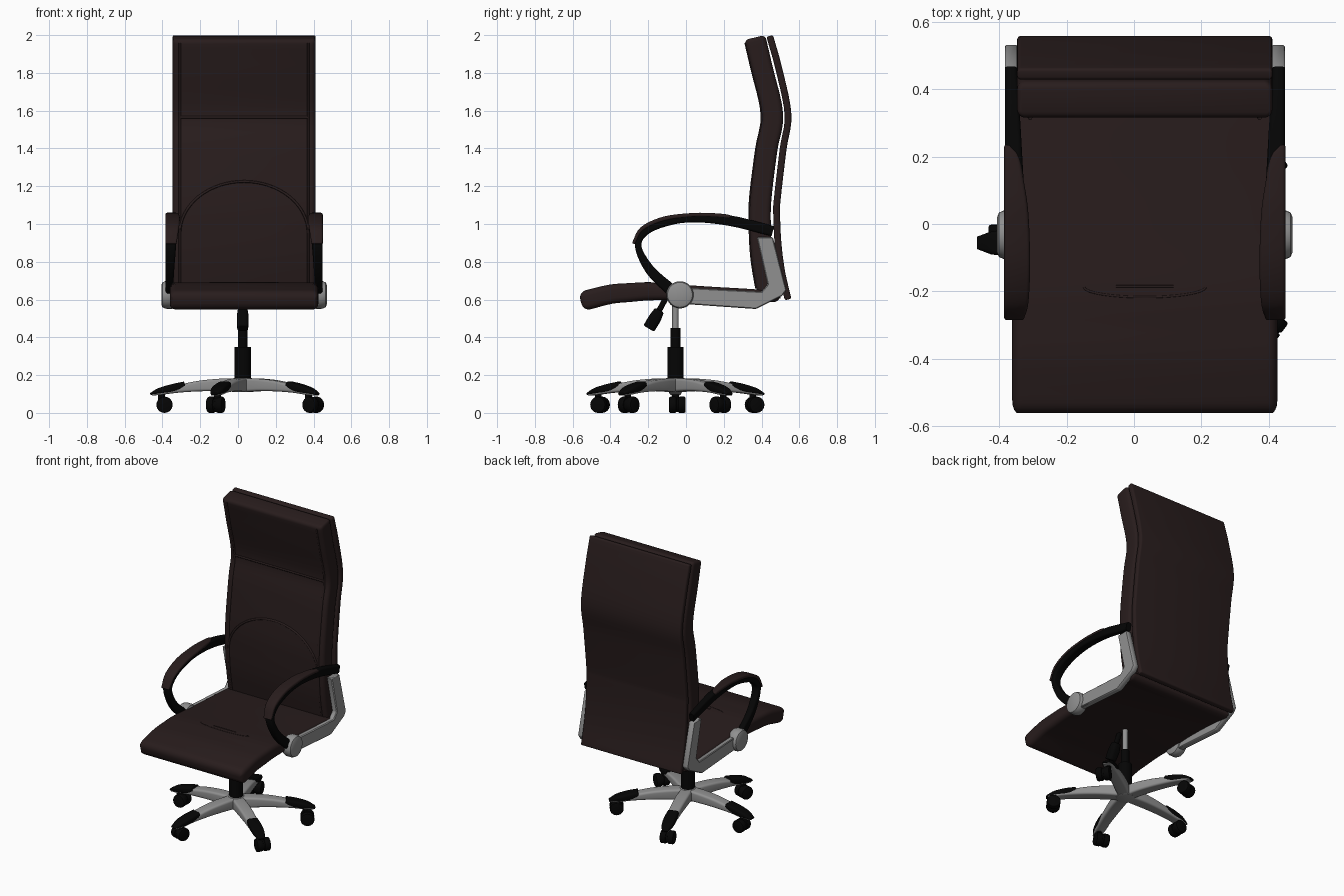
import bpy, bmesh, math
from mathutils import Vector, Matrix

if "Cube" in bpy.data.objects:
    bpy.data.objects.remove(bpy.data.objects["Cube"])

CX = 0.032                             # centre line of seat and back
HUB = Vector((0.025, -0.056, 0))       # centre of the base


def material(name, rgb):
    m = bpy.data.materials.new(name)
    m.use_nodes = True
    m.diffuse_color = (*rgb, 1)
    m.node_tree.nodes["Principled BSDF"].inputs["Base Color"].default_value = (*rgb, 1)
    return m


LEATHER = material("dark brown leather", (0.021, 0.0118, 0.0118))
BLACK = material("black plastic", (0.0015, 0.0015, 0.0015))
METAL = material("grey metal", (0.28, 0.28, 0.28))


def finish(name, bm, mat):
    bmesh.ops.recalc_face_normals(bm, faces=bm.faces)
    me = bpy.data.meshes.new(name)
    bm.to_mesh(me)
    bm.free()
    me.materials.append(mat)
    ob = bpy.data.objects.new(name, me)
    bpy.context.collection.objects.link(ob)
    bpy.ops.object.select_all(action='DESELECT')
    ob.select_set(True)
    bpy.context.view_layer.objects.active = ob
    bpy.ops.object.shade_smooth_by_angle(angle=math.radians(40))
    return ob


def spline(stations, steps=5):
    """Catmull-Rom through tuples of any length."""
    p = [Vector(s) for s in stations]
    p = [2 * p[0] - p[1]] + p + [2 * p[-1] - p[-2]]
    out = []
    for a, b, c, d in zip(p, p[1:], p[2:], p[3:]):
        for i in range(steps):
            t = i / steps
            out.append(0.5 * (2 * b + (c - a) * t + (2 * a - 5 * b + 4 * c - d) * t * t
                              + (3 * b - a - 3 * c + d) * t ** 3))
    return out + [p[-2]]


def section(w, t, r):
    """Rounded rectangle outline."""
    r = max(0.0005, min(r, 0.48 * w, 0.48 * t))
    pts = []
    for k, (sx, sy) in enumerate(((1, 1), (-1, 1), (-1, -1), (1, -1))):
        for i in range(5):
            a = math.pi / 2 * (k + i / 4)
            pts.append((sx * (w / 2 - r) + r * math.cos(a), sy * (t / 2 - r) + r * math.sin(a)))
    return pts


def sweep(name, stations, mat, r=0.02, cap=0.0):
    """Sweep a rounded bar in the YZ plane; station = (y, z, thickness, centre x, width)."""
    s = spline(stations)
    rings = []
    for i, st in enumerate(s):
        a, b = s[max(i - 1, 0)], s[min(i + 1, len(s) - 1)]
        rings.append((st, Vector((0, b[0] - a[0], b[1] - a[1])).normalized(), 0, 0))
    if cap:
        arc = [math.pi / 2 * k / 4 for k in range(1, 5)]
        ends = [(cap * math.sin(a), cap * (1 - math.cos(a))) for a in arc]
        first, last = rings[0], rings[-1]
        rings = ([(first[0], first[1], -o, k) for o, k in reversed(ends)] + rings
                 + [(last[0], last[1], o, k) for o, k in ends])
    bm = bmesh.new()
    loops = []
    for (y, z, t, xc, w), tan, off, shrink in rings:
        nor = Vector((0, -tan.z, tan.y))
        base = Vector((xc, y, z)) + tan * off
        loops.append([bm.verts.new(base + Vector((u, 0, 0)) + nor * v)
                      for u, v in section(w - shrink, t - 2 * shrink, r - shrink)])
    for A, B in zip(loops, loops[1:]):
        for i in range(len(A)):
            j = (i + 1) % len(A)
            bm.faces.new((A[i], A[j], B[j], B[i]))
    bm.faces.new(loops[0])
    bm.faces.new(loops[-1])
    return finish(name, bm, mat)


def cylinder(name, mat, start, end, r1, r2=None, bevel=0.0, sides=24):
    start, end = Vector(start), Vector(end)
    axis = end - start
    bm = bmesh.new()
    mtx = Matrix.Translation((start + end) / 2) @ axis.to_track_quat('Z', 'Y').to_matrix().to_4x4()
    bmesh.ops.create_cone(bm, cap_ends=True, segments=sides, radius1=r1,
                          radius2=r1 if r2 is None else r2, depth=axis.length, matrix=mtx)
    if bevel:
        rim = [e for e in bm.edges if any(len(f.verts) > 4 for f in e.link_faces)]
        bmesh.ops.bevel(bm, geom=rim, offset=bevel, segments=2, affect='EDGES', profile=0.5)
    return finish(name, bm, mat)


def seam(name, pts, radius=0.007):
    """Thin piping along a path."""
    cu = bpy.data.curves.new(name, 'CURVE')
    cu.dimensions = '3D'
    cu.bevel_depth = radius
    cu.bevel_resolution = 1
    sp = cu.splines.new('POLY')
    sp.points.add(len(pts) - 1)
    for q, p in zip(sp.points, pts):
        q.co = (*p, 1)
    cu.materials.append(LEATHER)
    ob = bpy.data.objects.new(name, cu)
    bpy.context.collection.objects.link(ob)
    bpy.ops.object.select_all(action='DESELECT')
    ob.select_set(True)
    bpy.context.view_layer.objects.active = ob
    bpy.ops.object.convert(target='MESH')


# Seat cushion, thinner towards the back
SEAT = [(y, z, t, CX, 0.786) for y, z, t in (
    (-.518, .599, .104), (-.4, .628, .102), (-.3, .637, .1), (-.2, .643, .095),
    (-.05, .639, .082), (.15, .637, .06), (.35, .628, .055), (.46, .616, .06))]
sweep("seat_cushion", SEAT, LEATHER, r=0.03, cap=0.04)

# Back cushion and the thin shell behind it
PAD = [(y, z, .112, CX, 0.757) for y, z in (
    (.432, .64), (.404, .81), (.394, .97), (.396, 1.13), (.428, 1.395),
    (.458, 1.58), (.404, 1.82), (.37, 1.966))]
sweep("back_cushion", PAD, LEATHER, r=0.025, cap=0.022)
SHELL = [(y, z, .036, CX, 0.757) for y, z in (
    (.538, .61), (.506, .75), (.487, .9), (.48, 1.05), (.483, 1.13), (.514, 1.395),
    (.54, 1.58), (.492, 1.82), (.446, 1.986))]
sweep("back_shell", SHELL, LEATHER, r=0.012, cap=0.01)

# Piping on the cushions
dense = spline(PAD)


def on_pad(x, z):
    for a, b in zip(dense, dense[1:]):
        if z <= b[1] or b is dense[-1]:
            f = (z - a[1]) / (b[1] - a[1])
            return (x, a[0] + f * (b[0] - a[0]) - .0565, z)


HALF = 0.34
for side, s in (("left", 1), ("right", -1)):
    seam(side + "_back_seam", [on_pad(CX + s * HALF, .66 + 1.3 * i / 30) for i in range(31)])
seam("headrest_seam", [on_pad(CX + s * HALF, 1.565) for s in (-1, 1)])
arch = [math.pi * i / 32 for i in range(33)]
seam("lumbar_seam", [on_pad(CX + HALF * math.cos(a), .95 + .275 * math.sin(a)) for a in arch])
seam("seat_crease", [(CX - .18 * math.cos(a), -.187 - .03 * math.sin(a), .689) for a in arch], .004)
seam("seat_crease_top", [(CX + s * .085, -.185, .689) for s in (-1, 1)], .004)

# Armrests and side brackets
OUT = 0.415
for side, s in (("left", 1), ("right", -1)):
    def rail(rows, out=OUT):
        return [(y, z, t, CX + s * (out - w / 2), w) for y, z, t, w in rows]

    sweep(side + "_arm_loop", rail((
        (-.05, .63, .06, .04), (-.098, .668, .06, .04), (-.193, .76, .05, .045),
        (-.253, .88, .034, .055), (-.217, .958, .04, .06), (-.113, 1.006, .04, .06),
        (.03, 1.03, .042, .06), (.23, 1.018, .055, .05), (.46, .962, .055, .036))),
        BLACK, r=0.012)
    sweep(side + "_arm_pad", rail((
        (-.277, .9, .016, .06), (-.232, .975, .022, .072), (-.118, 1.027, .024, .077),
        (.03, 1.047, .022, .072), (.13, 1.047, .022, .058), (.2, 1.042, .022, .044),
        (.228, 1.038, .02, .022)), OUT + .002),
        LEATHER, r=0.01, cap=0.005)

    # Angled bracket cut from a flat outline
    bm = bmesh.new()
    outline = ((-.03, .665), (.40, .642), (.432, .68), (.375, .93), (.46, .93),
               (.532, .65), (.51, .62), (.37, .55), (-.03, .578))
    face = bm.faces.new([bm.verts.new((CX + s * .376, y, z)) for y, z in outline])
    ext = bmesh.ops.extrude_face_region(bm, geom=[face])
    bmesh.ops.translate(bm, vec=(s * .039, 0, 0),
                        verts=[v for v in ext["geom"] if isinstance(v, bmesh.types.BMVert)])
    bmesh.ops.bevel(bm, geom=bm.edges[:], offset=.005, segments=1, affect='EDGES')
    finish(side + "_bracket", bm, METAL)
    # Pivot disc
    cylinder(side + "_pivot_disc", METAL, (CX + s * .365, -.032, .625),
             (CX + s * .438, -.032, .625), .072, bevel=.02, sides=32)

# Gas column and tilt lever
x, y = HUB.x, HUB.y
cylinder("column_sleeve", BLACK, (x, y, .17), (x, y, .35), .043)
cylinder("column_upper", BLACK, (x, y, .34), (x, y, .45), .026)
cylinder("column_rod", METAL, (x, y, .44), (x, y, .61), .017)
sweep("lever_stem", [(-.165, .5, .03, x, .03), (-.1, .62, .03, x, .03)], BLACK, r=0.012)
sweep("lever_grip", [(-.192, .455, .066, x, .058), (-.165, .5, .066, x, .062),
                     (-.145, .535, .055, x, .055)], BLACK, r=0.02, cap=0.01)

# Five-star base with castors, each swivelled a little off its leg
SWIVEL = ((.016, .01), (-.01, .01), (.025, .005), (.025, -.015), (-.01, .01))
cylinder("base_hub", METAL, (x, y, .11), (x, y, .186), .06, .05, bevel=.006)
for i, swivel in enumerate(SWIVEL):
    ang = math.pi + i * math.tau / 5
    n = str(i + 1)
    d = Vector((math.cos(ang), math.sin(ang), 0))
    side = Vector((-d.y, d.x, 0))
    leg = sweep("base_leg_" + n, [(0.02, .147, .072, 0, .075), (.12, .148, .066, 0, .08),
                                  (.23, .142, .056, 0, .076), (.34, .127, .04, 0, .07),
                                  (.42, .108, .022, 0, .066), (.48, .095, .008, 0, .042)],
                METAL, r=0.014)
    # Black cover on the upper half of the leg end
    tip = sweep("base_leg_tip_" + n, [(.31, .148, .036, 0, .072), (.37, .132, .042, 0, .078),
                                      (.44, .116, .033, 0, .07), (.486, .101, .012, 0, .04)],
                BLACK, r=0.014, cap=0.004)
    for ob in (leg, tip):
        ob.location = HUB
        ob.rotation_euler.z = ang - math.pi / 2
    c = HUB + d * .43
    cylinder("castor_stem_" + n, BLACK, c + Vector((0, 0, .05)), c + Vector((0, 0, .11)), .018)
    w = c + Vector((*swivel, .043))
    cylinder("castor_body_" + n, BLACK, w - side * .02, w + side * .02, .037)
    for k, s in (("a", 1), ("b", -1)):
        cylinder("castor_wheel_" + n + k, BLACK, w + side * s * .004, w + side * s * .044,
                 .043, bevel=.008)
